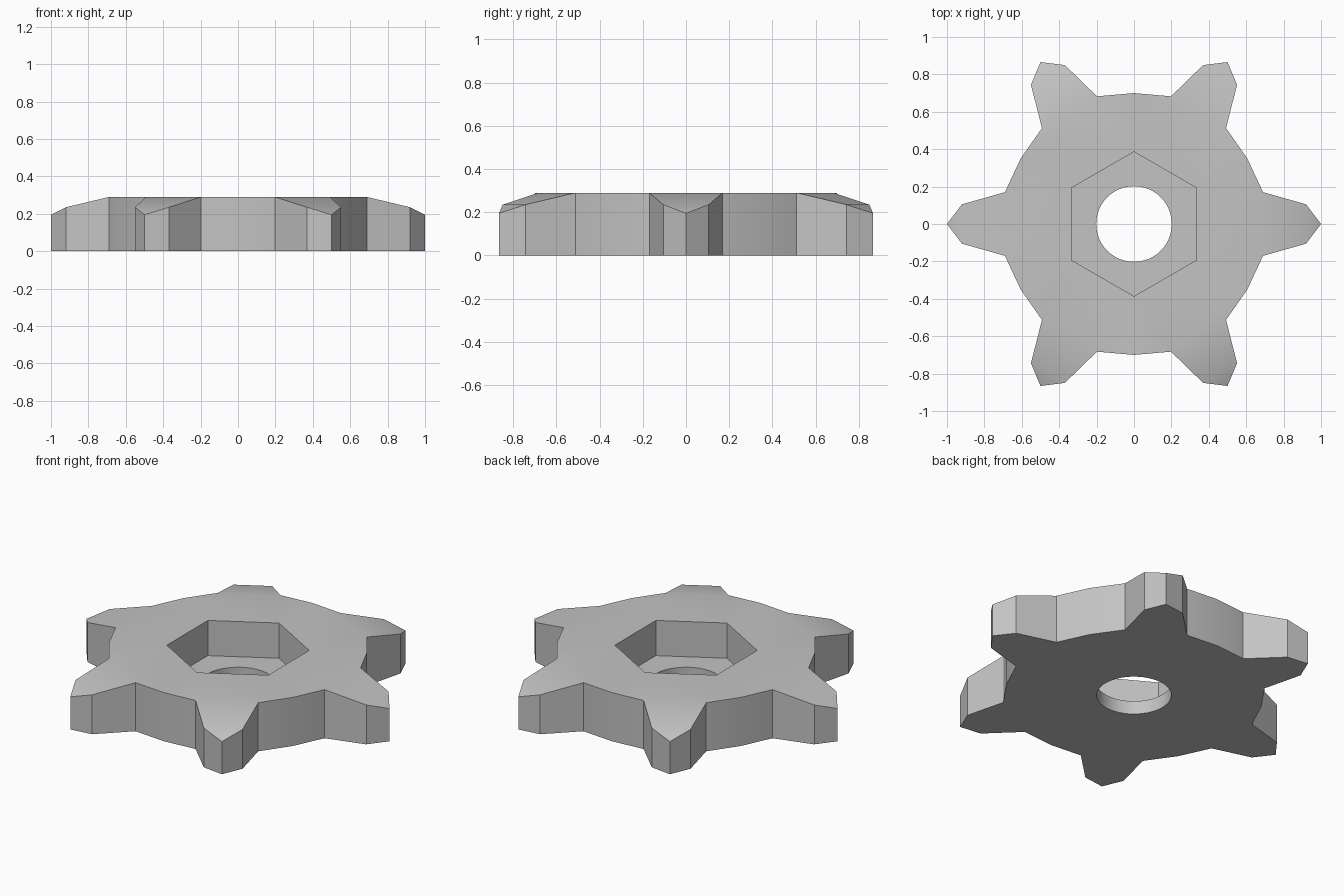
import bpy, bmesh
from math import cos, sin, pi, radians
from mathutils import Vector, Matrix

cube = bpy.data.objects.get("Cube")
if cube:
    bpy.data.objects.remove(cube)

TOP, FLOOR = 0.29, 0.08          # top face and floor of the hex recess
HEX_R, BORE_R, VALLEY_R = 0.386, 0.202, 0.70
TEETH, ARC = 6, 8                # teeth, bore segments per tooth

# Half-tooth profile: x, y, height
ROOT, SHOULDER, TIP = (0.69, 0.17, TOP), (0.92, 0.105, 0.235), (1.0, 0, 0.195)


def polar(r, degrees, z):
    a = radians(degrees)
    return Vector((r * cos(a), r * sin(a), z))


def mirrored(p):
    return Vector((p[0], -p[1], p[2]))


def flat(points, z=0):
    return [Vector((p[0], p[1], z)) for p in points]


# One sector of the wheel, centred on a tooth pointing along +x
outline = [polar(VALLEY_R, -30, TOP), mirrored(ROOT), mirrored(SHOULDER),
           Vector(TIP), Vector(SHOULDER), Vector(ROOT), polar(VALLEY_R, 30, TOP)]
base = flat(outline)
hex_top = [polar(HEX_R, a, TOP) for a in (-30, 30)]
hex_low = flat(hex_top, FLOOR)
bore_top = [polar(BORE_R, -30 + 60 * i / ARC, FLOOR) for i in range(ARC + 1)]
bore_low = flat(bore_top)


def wall(upper, lower):
    return [[lower[i], lower[i + 1], upper[i + 1], upper[i]]
            for i in range(len(upper) - 1)]


sector = [outline[:2] + outline[5:] + hex_top[::-1],   # top face
          [outline[1], outline[2], outline[4], outline[5]],  # sloping tooth top
          outline[2:5],                                # tooth nose
          base[::-1] + bore_low,                       # underside
          hex_low + bore_top[::-1]]                    # recess floor
sector += wall(outline, base) + wall(hex_low, hex_top) + wall(bore_low, bore_top)

# Repeat the sector around the axis
bm = bmesh.new()
for k in range(TEETH):
    turn = Matrix.Rotation(k * 2 * pi / TEETH, 3, 'Z')
    for points in sector:
        bm.faces.new([bm.verts.new(turn @ p) for p in points])
bmesh.ops.remove_doubles(bm, verts=bm.verts, dist=0.0005)
bmesh.ops.recalc_face_normals(bm, faces=bm.faces)

mesh = bpy.data.meshes.new("toothed_wheel")
bm.to_mesh(mesh)
bm.free()
wheel = bpy.data.objects.new("toothed_wheel", mesh)
bpy.context.collection.objects.link(wheel)

# Plain grey material
grey = bpy.data.materials.new("grey")
grey.use_nodes = True
colour = (0.55, 0.55, 0.55, 1)
grey.diffuse_color = colour
grey.node_tree.nodes["Principled BSDF"].inputs["Base Color"].default_value = colour
mesh.materials.append(grey)

bpy.ops.object.select_all(action='DESELECT')
wheel.select_set(True)
bpy.context.view_layer.objects.active = wheel
bpy.ops.object.shade_smooth_by_angle(angle=radians(30))
